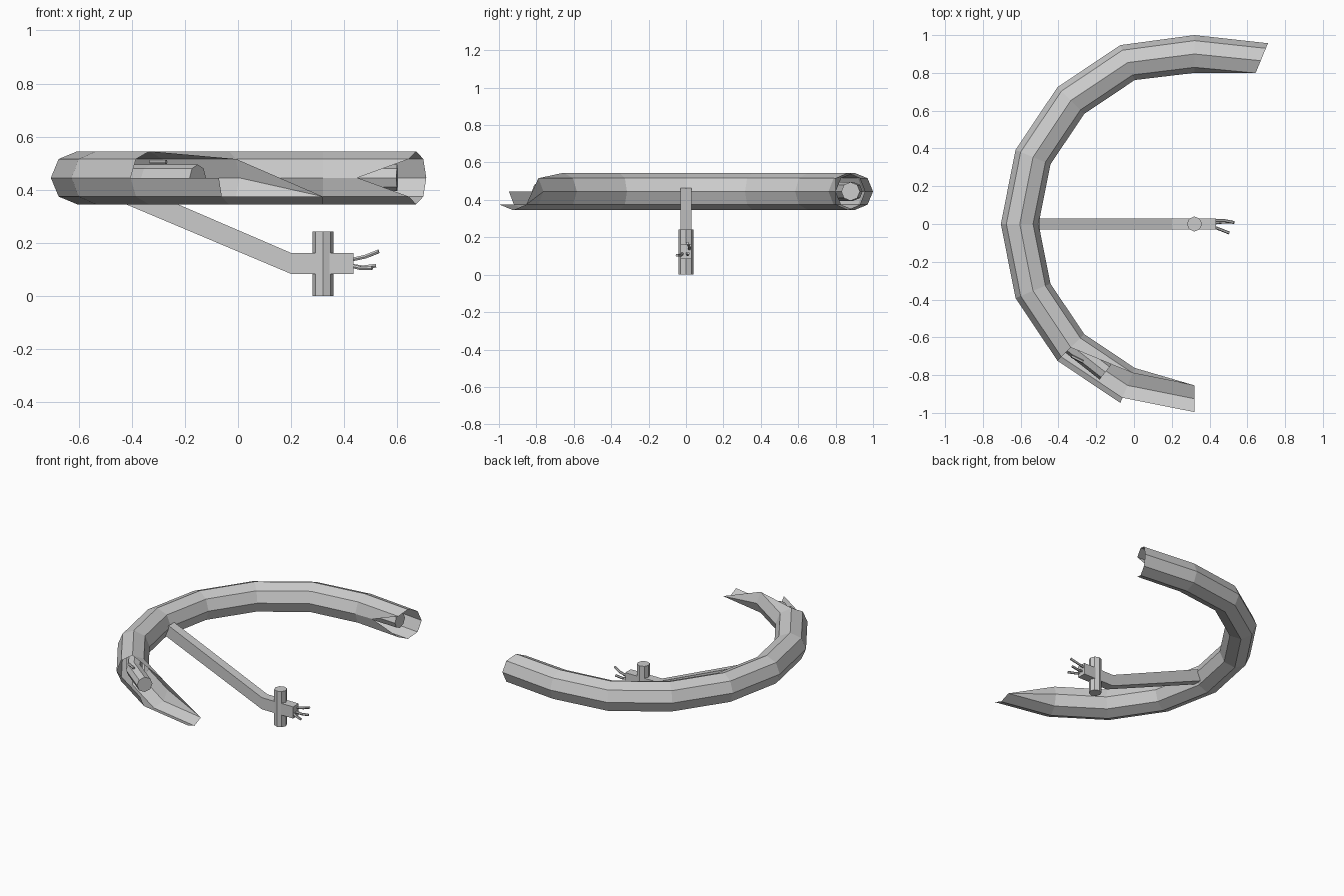
import bpy, bmesh, math
from mathutils import Vector

if "Cube" in bpy.data.objects:
    bpy.data.objects.remove(bpy.data.objects["Cube"])

CX, ZC = 0.32, 0.445          # hub axis and rim height


def finish(name, bm):
    bmesh.ops.recalc_face_normals(bm, faces=bm.faces)
    me = bpy.data.meshes.new(name)
    bm.to_mesh(me)
    bm.free()
    ob = bpy.data.objects.new(name, me)
    bpy.context.collection.objects.link(ob)
    return ob


def rim_point(deg, k, r, R=0.925):
    # k runs round the octagon: 0 outer, 2 top, 4 inner, 6 bottom
    a, b = math.radians(deg), math.radians(45 * k)
    d = R + r * math.cos(b)
    return Vector((CX + d * math.cos(a), d * math.sin(a), ZC + r * math.sin(b)))


def tube(name, pts, r, sides=6):
    bm = bmesh.new()
    pts = [Vector(p) for p in pts]
    rings = []
    for i, p in enumerate(pts):
        t = (pts[min(i + 1, len(pts) - 1)] - pts[max(i - 1, 0)]).normalized()
        u = t.cross(Vector((0, 0, 1))).normalized()
        v = u.cross(t)
        rings.append([bm.verts.new(p + r * (u * math.cos(2 * math.pi * k / sides)
                                            + v * math.sin(2 * math.pi * k / sides)))
                      for k in range(sides)])
    for a, b in zip(rings, rings[1:]):
        for k in range(sides):
            j = (k + 1) % sides
            bm.faces.new((a[k], a[j], b[j], b[k]))
    bm.faces.new(rings[0])
    bm.faces.new(rings[-1])
    return finish(name, bm)


# Broken hollow rim, with torn ends
bm = bmesh.new()
V = []
for i in range(10):
    R = 0.9 if i == 8 else 0.925
    V.append([bm.verts.new(rim_point(270 - 22.5 * i, k, 0.1, R)) for k in range(8)])
for v in V[9]:
    v.co.x -= 0.003
    v.co.y += 0.01
V[9][4].co = (0.45, 0.80, ZC)
for i in range(9):
    keep = {0: (5, 6), 1: (3, 4, 5, 6, 7)}.get(i, range(8))
    for k in keep:
        j = (k + 1) % 8
        bm.faces.new((V[i][k], V[i][j], V[i + 1][j], V[i + 1][k]))
bm.faces.new((V[2][2], V[2][3], V[1][3]))
bm.faces.new((V[1][4], V[1][5], V[0][5]))
bm.faces.new((V[1][3], V[1][4], V[0][5]))
bmesh.ops.delete(bm, geom=[v for v in bm.verts if not v.link_faces], context='VERTS')
finish("broken_rim", bm)

# Inner core running through the rim
core = [rim_point(d, 0, 0, 0.915) for d in [239] + [225 - 22.5 * i for i in range(6)]]
core += [(CX, 0.895, ZC), (0.6, 0.88, ZC)]
tube("rim_core", core, 0.05, 8)
tube("rim_wire", [(-0.33, -0.70, 0.505), (-0.27, -0.73, 0.505)], 0.009)

# Bent spoke, open at the front end
bm = bmesh.new()
low = [(-0.54, 0.395), (0.2, 0.083), (0.435, 0.083)]
top = [(-0.5, 0.463), (0.2, 0.162), (0.435, 0.162)]
sec = [[bm.verts.new((p[0], y, p[1])) for p, y in
        ((a, -0.03), (a, 0.03), (b, 0.03), (b, -0.03))] for a, b in zip(low, top)]
for a, b in zip(sec, sec[1:]):
    for k in range(4):
        j = (k + 1) % 4
        bm.faces.new((a[k], a[j], b[j], b[k]))
bm.faces.new(sec[0])
bm.faces.new(sec[-1])
finish("spoke", bm)

# Hub axle
bpy.ops.mesh.primitive_cylinder_add(vertices=8, radius=0.04, depth=0.242,
                                    location=(CX, 0, 0.121))
bpy.context.object.name = "hub_axle"

# Loose wires
wires = [[(0.42, 0.018, 0.135), (0.48, 0.018, 0.148), (0.53, 0.008, 0.168)],
         [(0.42, 0.005, 0.115), (0.47, 0.01, 0.108), (0.52, 0.012, 0.114)],
         [(0.42, -0.015, 0.115), (0.46, -0.03, 0.105), (0.505, -0.048, 0.104)]]
for n, w in enumerate(wires):
    tube(f"wire_{n + 1}", w, 0.008)
